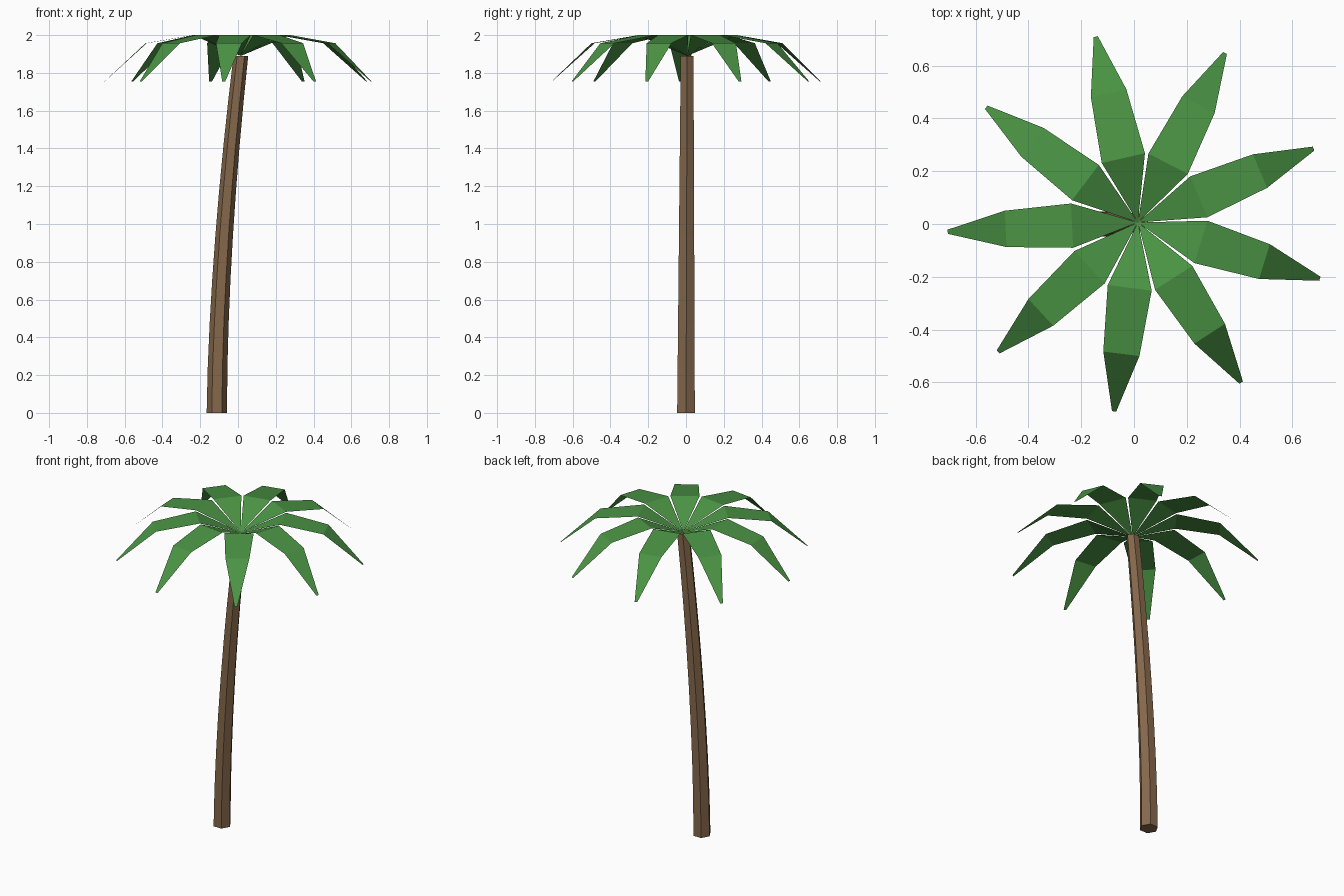
import bpy
import bmesh
from math import cos, sin, radians
from mathutils import Matrix, Vector

cube = bpy.data.objects.get("Cube")
if cube:
    bpy.data.objects.remove(cube, do_unlink=True)


def make_material(name, rgb):
    mat = bpy.data.materials.new(name)
    mat.use_nodes = True
    mat.diffuse_color = (*rgb, 1)
    mat.node_tree.nodes["Principled BSDF"].inputs["Base Color"].default_value = (*rgb, 1)
    return mat


def add_object(name, bm, mat):
    mesh = bpy.data.meshes.new(name)
    bm.to_mesh(mesh)
    bm.free()
    mesh.materials.append(mat)
    obj = bpy.data.objects.new(name, mesh)
    bpy.context.collection.objects.link(obj)
    return obj


bark = make_material("bark brown", (0.235, 0.138, 0.07))
leaf = make_material("leaf green", (0.07, 0.295, 0.058))

CROWN = Vector((0.015, 0.006, 1.89))  # where trunk and fronds meet
BASE_X = -0.112
SIDES, SEGMENTS = 6, 8

# Trunk: tapering six-sided rings along a gentle bend
bm = bmesh.new()
rings = []
for i in range(SEGMENTS + 1):
    t = i / SEGMENTS
    x = BASE_X + (CROWN.x - BASE_X) * t ** 1.7
    r = 0.054 - 0.015 * t
    rings.append([bm.verts.new((x + r * cos(radians(60 * k)),
                                CROWN.y * t + r * sin(radians(60 * k)),
                                CROWN.z * t)) for k in range(SIDES)])
for low, high in zip(rings, rings[1:]):
    for k in range(SIDES):
        n = (k + 1) % SIDES
        bm.faces.new((low[k], low[n], high[n], high[k]))
bm.faces.new(rings[0][::-1])
bm.faces.new(rings[-1])
add_object("trunk", bm, bark)

# Fronds: flat folded blades that rise from the crown, then droop to a tip
FRONDS = 9
PROFILE = [(0.25, 0.084, 2.0), (0.502, 0.069, 1.957), (0.722, 0.008, 1.755)]  # reach, half width, height
bm = bmesh.new()
apex = bm.verts.new(CROWN)
for i in range(FRONDS):
    turn = Matrix.Rotation(radians(22.8 + i * 360 / FRONDS), 3, "Z")
    pairs = []
    for reach, half, z in PROFILE:
        pairs.append([bm.verts.new(CROWN + turn @ Vector((reach, side * half, z - CROWN.z)))
                      for side in (-1, 1)])
    bm.faces.new((apex, pairs[0][0], pairs[0][1]))
    for (a, b), (c, d) in zip(pairs, pairs[1:]):
        bm.faces.new((a, c, d, b))
add_object("fronds", bm, leaf)
